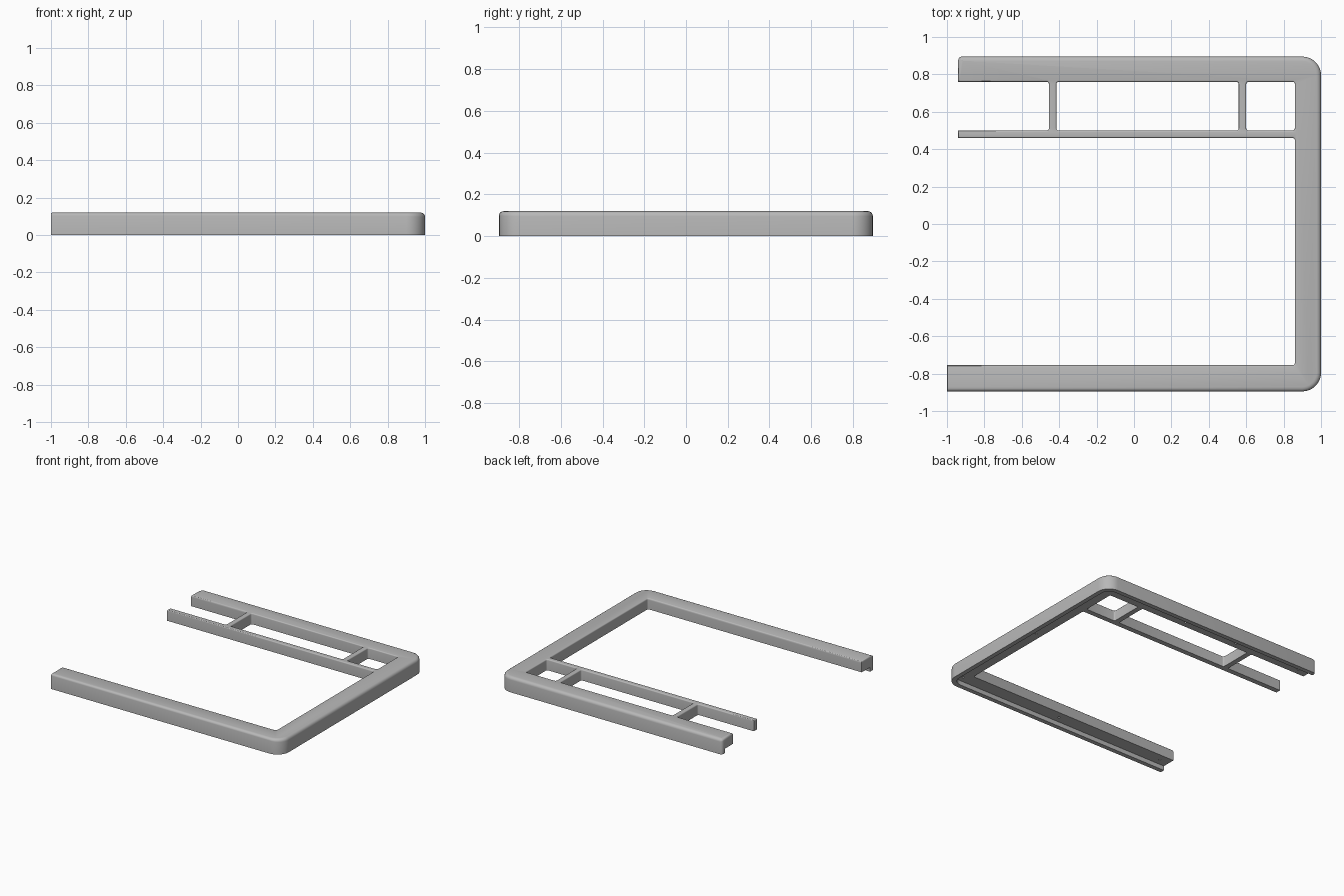
import bpy, bmesh, math
from mathutils import Vector

cube = bpy.data.objects.get("Cube")
if cube:
    bpy.data.objects.remove(cube, do_unlink=True)

HX, HY, TOP = 1.0, 0.895, 0.12
LIP, STEP = 0.035, 0.035      # width and height of the rim under the frame
BACK_END = -0.94              # open end of the back bar and thin rail
SMALL = 0.012                 # radius of the inside corners

grey = bpy.data.materials.new("plain grey")
grey.use_nodes = True
grey.diffuse_color = (0.48, 0.48, 0.48, 1)
bsdf = next(n for n in grey.node_tree.nodes if n.type == "BSDF_PRINCIPLED")
bsdf.inputs["Base Color"].default_value = grey.diffuse_color


def rounded(corners):
    """Outline from (x, y, radius) corners."""
    out = []
    for i, (x, y, r) in enumerate(corners):
        p = Vector((x, y))
        if r == 0:
            out.append(p)
            continue
        a = (Vector(corners[i - 1][:2]) - p).normalized()
        b = (Vector(corners[(i + 1) % len(corners)][:2]) - p).normalized()
        steps = 10 if r > 0.05 else 4
        for k in range(steps + 1):
            t = k / steps * math.pi / 2
            out.append(p + a * r * (1 - math.sin(t)) + b * r * (1 - math.cos(t)))
    return out


def prism(name, outlines, z0, z1):
    bm = bmesh.new()
    for outline in outlines:
        face = bm.faces.new([bm.verts.new((p.x, p.y, z0)) for p in outline])
        new = bmesh.ops.extrude_face_region(bm, geom=[face])["geom"]
        for v in new:
            if isinstance(v, bmesh.types.BMVert):
                v.co.z = z1
    bmesh.ops.recalc_face_normals(bm, faces=bm.faces)
    mesh = bpy.data.meshes.new(name)
    bm.to_mesh(mesh)
    bm.free()
    obj = bpy.data.objects.new(name, mesh)
    bpy.context.collection.objects.link(obj)
    mesh.materials.append(grey)
    return obj


def box(x0, x1, y0, y1, r):
    return rounded([(x0, y0, r), (x1, y0, r), (x1, y1, r), (x0, y1, r)])


# Frame: three wide bars, a thin rail and the cross bar of the open bay
frame = prism("frame", [rounded([
    (-HX, -HY, 0), (HX, -HY, 0.1), (HX, HY, 0.1),
    (BACK_END, HY, 0.02), (BACK_END, 0.76, 0),
    (-0.455, 0.76, SMALL), (-0.455, 0.5, SMALL),
    (BACK_END, 0.5, 0), (BACK_END, 0.46, 0),
    (0.86, 0.46, SMALL), (0.86, -0.755, SMALL), (-HX, -0.755, 0)])], 0, TOP)

# Cutters: closed windows, stepped underside, screw holes
windows = prism("window_cutter", [box(-0.415, 0.56, 0.5, 0.76, SMALL),
                                  box(0.6, 0.86, 0.5, 0.76, SMALL)], -0.1, 0.3)
underside = prism("underside_cutter", [rounded([
    (-1.2, LIP - HY, 0), (HX - LIP, LIP - HY, 0.07),
    (HX - LIP, HY - LIP, 0.07), (-1.2, HY - LIP, 0)])], -0.1, STEP)
spots = [(x, -0.81) for x in (0.91, 0.02, -0.92)]
spots += [(x, 0.81) for x in (0.91, 0.2, -0.27, -0.85)] + [(0.91, 0)]
holes = prism("hole_cutter", [
    [Vector((x + 0.008 * math.cos(k * math.pi / 6), y + 0.008 * math.sin(k * math.pi / 6)))
     for k in range(12)] for x, y in spots], -0.1, 0.065)

bpy.ops.object.select_all(action="DESELECT")
bpy.context.view_layer.objects.active = frame
frame.select_set(True)
for cutter in (windows, underside, holes):
    mod = frame.modifiers.new("cut", "BOOLEAN")
    mod.operation, mod.solver, mod.object = "DIFFERENCE", "EXACT", cutter
    bpy.ops.object.modifier_apply(modifier=mod.name)
    bpy.data.objects.remove(cutter, do_unlink=True)

# Weight the top edges: broad rounding outside, fine rounding inside
bm = bmesh.new()
bm.from_mesh(frame.data)
weight = bm.edges.layers.float.new("bevel_weight_edge")
for e in bm.edges:
    if all(abs(v.co.z - TOP) < 1e-4 for v in e.verts) and len(e.link_faces) == 2:
        if e.calc_face_angle(0) > 1:
            side = min(e.link_faces, key=lambda f: abs(f.normal.z))
            mid = (e.verts[0].co + e.verts[1].co) / 2
            outward = side.normal.dot(Vector((mid.x, mid.y, 0))) > 0
            near_rim = mid.x > 0.9 or abs(mid.y) > 0.87
            e[weight] = 1.0 if outward and near_rim else 0.32
bm.to_mesh(frame.data)
bm.free()
bevel = frame.modifiers.new("rounding", "BEVEL")
bevel.limit_method = "WEIGHT"
bevel.width, bevel.segments = 0.025, 4
bevel.use_clamp_overlap = False
bpy.ops.object.modifier_apply(modifier=bevel.name)
bpy.ops.object.shade_smooth_by_angle(angle=math.radians(35))
